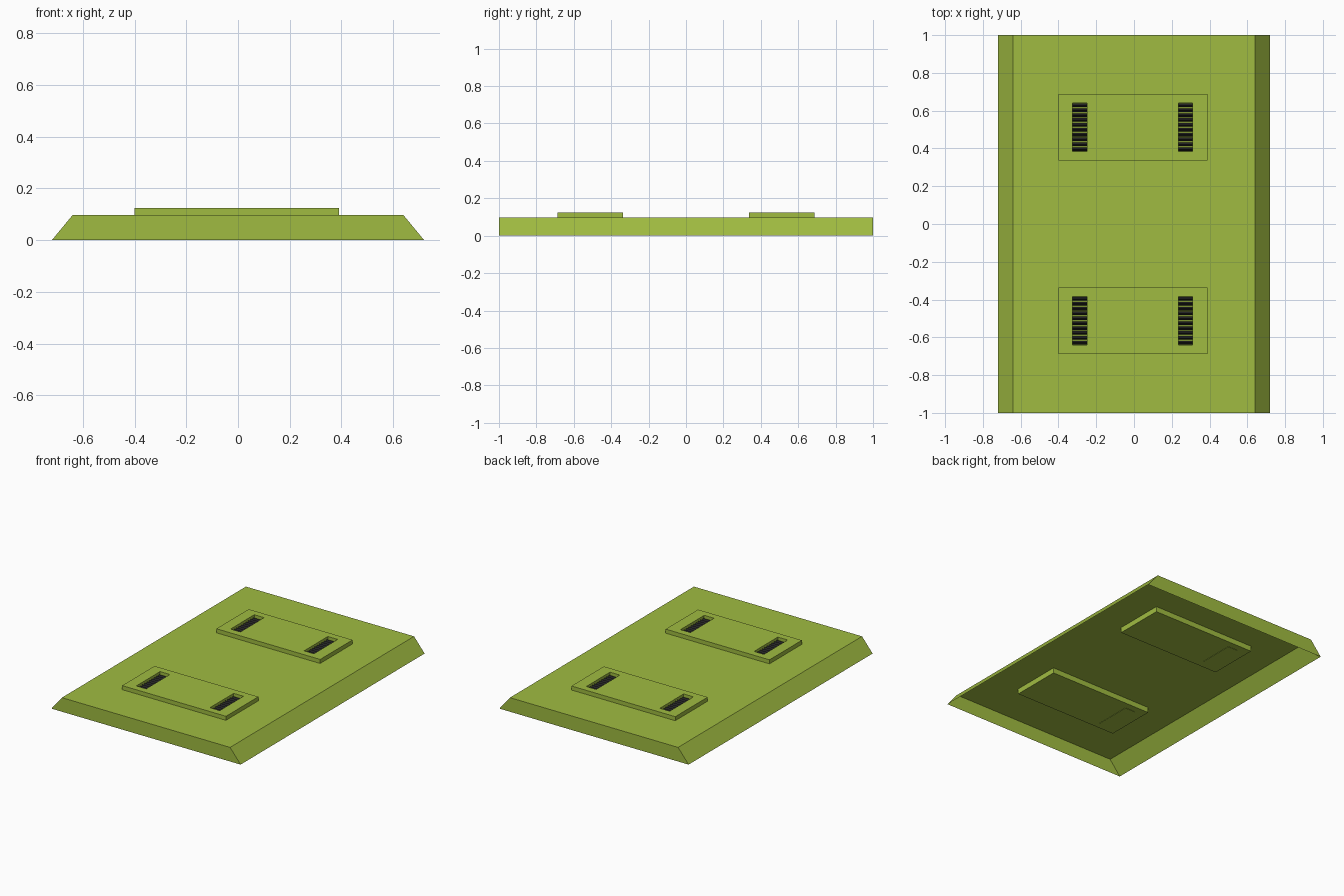
import bpy
import bmesh
from mathutils import Vector

if "Cube" in bpy.data.objects:
    bpy.data.objects.remove(bpy.data.objects["Cube"], do_unlink=True)


def make_material(name, colour):
    mat = bpy.data.materials.new(name)
    mat.use_nodes = True
    mat.diffuse_color = colour
    mat.node_tree.nodes["Principled BSDF"].inputs["Base Color"].default_value = colour
    return mat


GREEN = make_material("olive green", (0.35, 0.50, 0.053, 1))
DARK = make_material("charcoal", (0.017, 0.017, 0.018, 1))

DECK_Z, PAD_TOP, PAD_BOTTOM = 0.097, 0.125, 0.06
PIT_FLOOR = 0.088
PAD_X = (-0.40, 0.39)
SLOTS_X = ((-0.325, -0.25), (0.235, 0.31))
PAD_Y, PAD_HALF, SLOT_HALF = 0.512, 0.176, 0.129


def finish(name, bm, mat):
    bmesh.ops.recalc_face_normals(bm, faces=bm.faces)
    mesh = bpy.data.meshes.new(name)
    bm.to_mesh(mesh)
    bm.free()
    mesh.materials.append(mat)
    obj = bpy.data.objects.new(name, mesh)
    bpy.context.collection.objects.link(obj)
    return obj


def add_box(bm, lo, hi):
    lo, hi = Vector(lo), Vector(hi)
    verts = bmesh.ops.create_cube(bm, size=1)["verts"]
    for v in verts:
        v.co = (lo + hi) / 2 + v.co * (hi - lo)


# Base: hollow plate with sloping long sides, open underneath
bm = bmesh.new()
add_box(bm, (-0.72, -1, 0), (0.72, 1, DECK_Z))
for v in bm.verts:
    if v.co.z > 0:
        v.co.x *= 0.64 / 0.72
bm.normal_update()
bmesh.ops.delete(bm, geom=[f for f in bm.faces if f.normal.z < -0.9], context="FACES_ONLY")
finish("base_plate", bm, GREEN)


def build_pad(name, yc):
    # Raised pad with two sunken slots
    bm = bmesh.new()
    add_box(bm, (PAD_X[0], yc - PAD_HALF, PAD_BOTTOM), (PAD_X[1], yc + PAD_HALF, PAD_TOP))
    cuts = [(Vector((x, 0, 0)), Vector((1, 0, 0))) for slot in SLOTS_X for x in slot]
    cuts += [(Vector((0, yc + s * SLOT_HALF, 0)), Vector((0, 1, 0))) for s in (-1, 1)]
    for co, no in cuts:
        bmesh.ops.bisect_plane(bm, geom=bm.verts[:] + bm.edges[:] + bm.faces[:],
                               plane_co=co, plane_no=no)
    bm.normal_update()
    for x0, x1 in SLOTS_X:
        face = next(f for f in bm.faces if f.normal.z > 0.9
                    and x0 < f.calc_center_median().x < x1
                    and abs(f.calc_center_median().y - yc) < SLOT_HALF)
        floor = bmesh.ops.extrude_discrete_faces(bm, faces=[face])["faces"][0]
        for v in floor.verts:
            v.co.z = PIT_FLOOR
    finish(name, bm, GREEN)


def build_ridges(name, x0, x1, yc, teeth=10):
    # Sawtooth strip lying in a slot
    step = 2 * SLOT_HALF / teeth
    bm = bmesh.new()
    rows = []
    for i in range(2 * teeth + 1):
        y = yc - SLOT_HALF + i * step / 2
        z = PIT_FLOOR + (0.022 if i % 2 else 0.004)
        rows.append([bm.verts.new((x, y, h)) for x, h in
                     ((x0, PIT_FLOOR + 0.001), (x0, z), (x1, z), (x1, PIT_FLOOR + 0.001))])
    for a, b in zip(rows, rows[1:]):
        for k in range(3):
            bm.faces.new((a[k], a[k + 1], b[k + 1], b[k]))
    finish(name, bm, DARK)


for side, yc in (("front", -PAD_Y), ("back", PAD_Y)):
    build_pad(side + "_pad", yc)
    for label, (x0, x1) in zip(("right", "left"), SLOTS_X):
        build_ridges(f"{side}_{label}_ridges", x0, x1, yc)
    # Thin cover plate under the right slot
    bm = bmesh.new()
    add_box(bm, (SLOTS_X[0][0], yc - SLOT_HALF, PAD_BOTTOM - 0.002),
            (SLOTS_X[0][1], yc + SLOT_HALF, PAD_BOTTOM + 0.002))
    finish(side + "_slot_cover", bm, GREEN)
